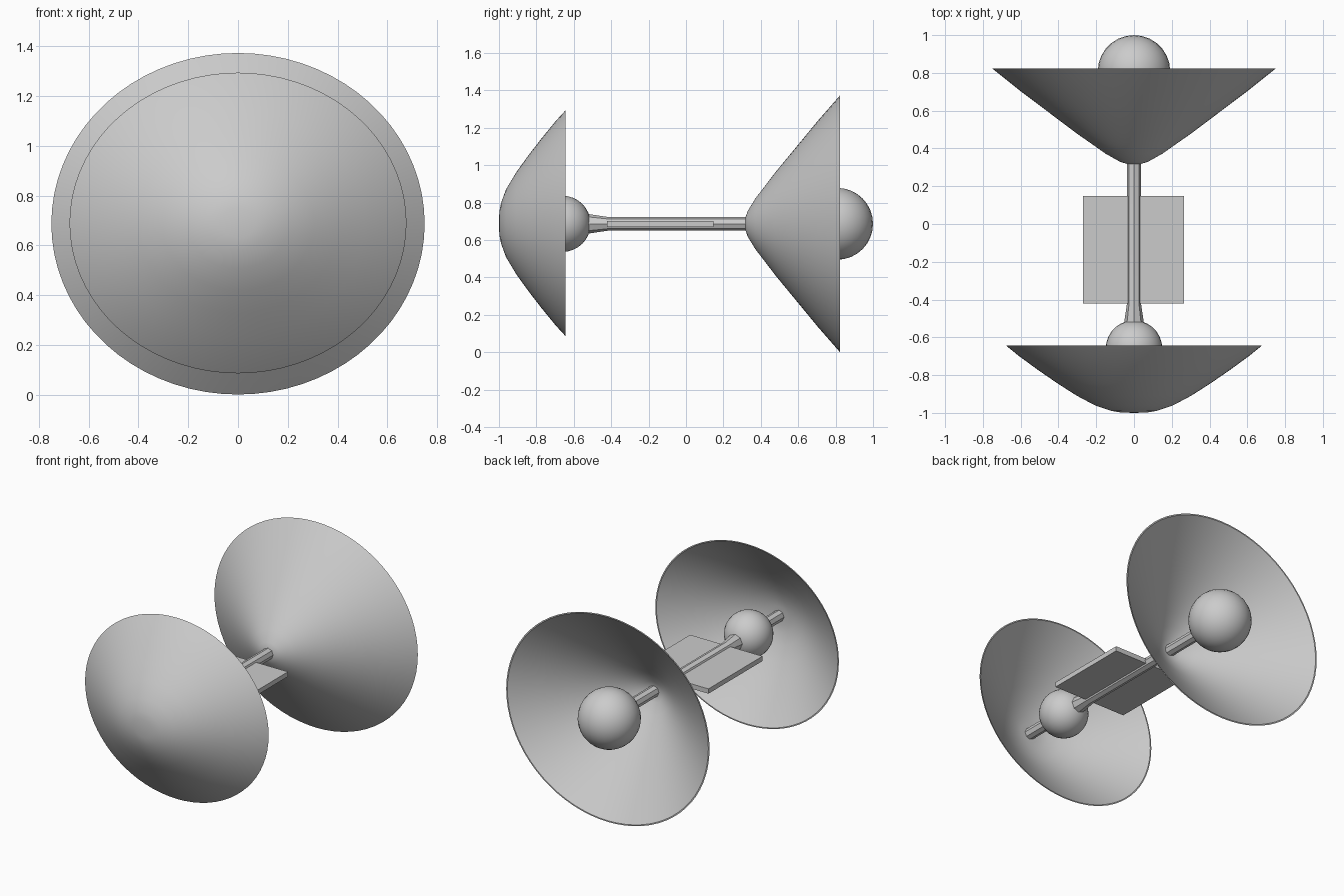
import bpy, bmesh, math

if "Cube" in bpy.data.objects:
    bpy.data.objects.remove(bpy.data.objects["Cube"])

CZ = 0.687  # height of the shared axis


def finish(name, bm, angle=35):
    bmesh.ops.recalc_face_normals(bm, faces=bm.faces)
    me = bpy.data.meshes.new(name)
    bm.to_mesh(me)
    bm.free()
    ob = bpy.data.objects.new(name, me)
    bpy.context.collection.objects.link(ob)
    bpy.ops.object.select_all(action='DESELECT')
    ob.select_set(True)
    bpy.context.view_layer.objects.active = ob
    bpy.ops.object.shade_smooth_by_angle(angle=math.radians(angle))
    return ob


def lathe(name, profile, rx, rz, cz=CZ, n=72, angle=35):
    """Turn (radius, y) points around the y axis; oval radii rx, rz."""
    bm = bmesh.new()
    rings = []
    for r, y in profile:
        if r == 0:
            rings.append([bm.verts.new((0, y, cz))] * n)
        else:
            rings.append([bm.verts.new((r * rx * math.cos(2 * math.pi * i / n), y,
                                        cz + r * rz * math.sin(2 * math.pi * i / n)))
                          for i in range(n)])
    for a, b in zip(rings, rings[1:]):
        for i in range(n):
            j = (i + 1) % n
            bm.faces.new(list(dict.fromkeys((a[i], a[j], b[j], b[i]))))
    return finish(name, bm, angle)


def dish(name, outer, rx, rz, cz, wall):
    # thin shell: inner skin is offset and meets the outer one at a sharp rim
    inner = [(r, y + wall * (1 - 0.6 * r)) for r, y in outer[:-1]]
    rim = outer[-1]
    lathe(name, outer + [(rim[0] - 0.012, rim[1])] + inner[::-1], rx, rz, cz)


def ball(name, y, r):
    bm = bmesh.new()
    bmesh.ops.create_uvsphere(bm, u_segments=28, v_segments=16, radius=r)
    bmesh.ops.translate(bm, verts=bm.verts, vec=(0, y, CZ))
    finish(name, bm)


# Oval dishes, both opening to the back
dish("front_dish", [(0, -1.0), (0.1, -0.998), (0.18, -0.989), (0.3, -0.962), (0.45, -0.908),
                    (0.6, -0.843), (0.75, -0.773), (0.9, -0.699), (1, -0.644)],
     0.677, 0.604, 0.69, 0.02)
dish("back_dish", [(0, 0.315), (0.05, 0.318), (0.1, 0.330), (0.2, 0.372), (0.3, 0.425),
                   (0.4, 0.477), (0.6, 0.59), (0.8, 0.703), (1, 0.823)],
     0.75, 0.686, CZ, 0.02)

# Balls in the dishes
ball("front_ball", -0.66, 0.15)
ball("back_ball", 0.808, 0.192)

# Connecting rod, flared where it meets the front ball
lathe("rod", [(0, -0.985), (1, -0.985), (1, -0.8), (1.4, -0.52), (1, -0.42), (1, 0.68), (0, 0.68)],
      0.037, 0.037, CZ, 8, 20)

# Flat panel across the rod
bm = bmesh.new()
bmesh.ops.create_cube(bm, size=1)
bmesh.ops.scale(bm, verts=bm.verts, vec=(0.534, 0.57, 0.032))
bmesh.ops.translate(bm, verts=bm.verts, vec=(-0.002, -0.137, 0.686))
finish("panel", bm)
